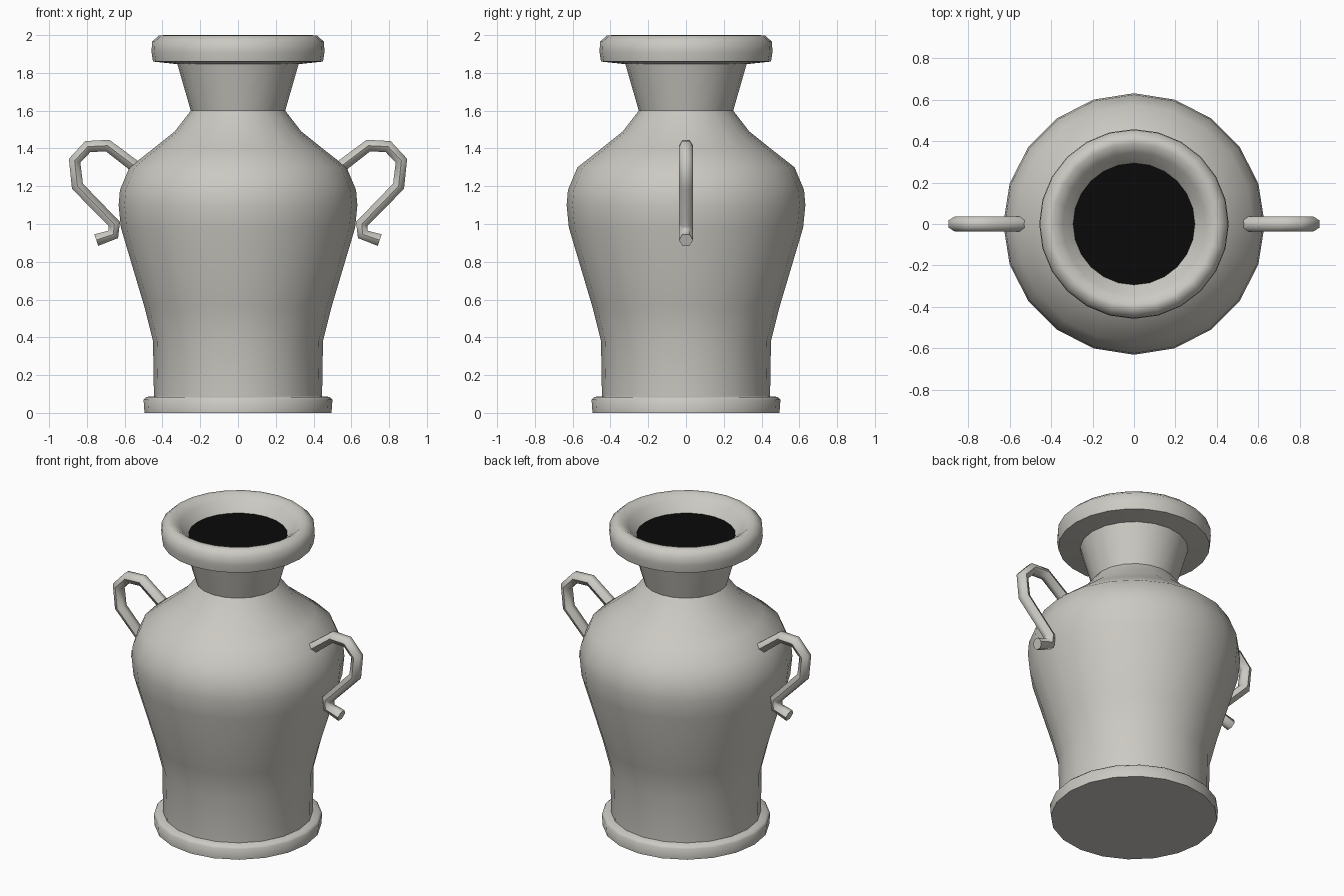
import bpy, bmesh, math

if "Cube" in bpy.data.objects:
    bpy.data.objects.remove(bpy.data.objects["Cube"])


def material(name, rgb):
    m = bpy.data.materials.new(name)
    m.diffuse_color = (*rgb, 1)
    m.use_nodes = True
    m.node_tree.nodes["Principled BSDF"].inputs["Base Color"].default_value = m.diffuse_color
    return m


CLAY = material("pale stone", (0.60, 0.585, 0.54))
DARK = material("dark inside", (0.003, 0.003, 0.003))


def smooth(obj, degrees):
    bpy.ops.object.select_all(action='DESELECT')
    obj.select_set(True)
    bpy.context.view_layer.objects.active = obj
    bpy.ops.object.shade_smooth_by_angle(angle=math.radians(degrees))


def lathe(name, profile, sides, mat, angle=50):
    """Turn an (r, z) profile around the z axis."""
    bm = bmesh.new()
    rings = []
    for r, z in profile:
        if r == 0:
            rings.append([bm.verts.new((0, 0, z))] * sides)
        else:
            rings.append([bm.verts.new((r * math.cos(2 * math.pi * i / sides),
                                        r * math.sin(2 * math.pi * i / sides), z))
                          for i in range(sides)])
    for a, b in zip(rings, rings[1:]):
        for i in range(sides):
            j = (i + 1) % sides
            bm.faces.new(list(dict.fromkeys((a[i], a[j], b[j], b[i]))))
    me = bpy.data.meshes.new(name)
    bm.to_mesh(me)
    bm.free()
    obj = bpy.data.objects.new(name, me)
    bpy.context.collection.objects.link(obj)
    me.materials.append(mat)
    smooth(obj, angle)
    return obj


# foot plate
lathe("foot", [(0, 0), (0.495, 0), (0.50, 0.07), (0.485, 0.085), (0.40, 0.09)], 20, CLAY)

# body and neck
lathe("body", [(0.445, 0.08), (0.45, 0.38), (0.495, 0.56), (0.62, 0.98), (0.632, 1.10),
               (0.625, 1.18), (0.575, 1.30), (0.46, 1.39), (0.335, 1.49),
               (0.25, 1.60), (0.325, 1.86)], 20, CLAY)

# rolled rim, sloping inwards to the mouth
lathe("rim", [(0.31, 1.845), (0.45, 1.86), (0.458, 1.91), (0.455, 1.965), (0.42, 1.997),
              (0.39, 2.0), (0.345, 1.965), (0.29, 1.90)], 24, CLAY, 60)

# dark mouth
lathe("mouth", [(0.295, 1.905), (0, 1.90)], 24, DARK)

# bent tube handles with a curled lower end
PATH = [(0.545, 1.305), (0.69, 1.415), (0.795, 1.41), (0.865, 1.335), (0.85, 1.20),
        (0.655, 1.0), (0.66, 0.945), (0.75, 0.915)]
for side, label in ((1, "right"), (-1, "left")):
    cu = bpy.data.curves.new("handle_path", 'CURVE')
    cu.dimensions = '3D'
    cu.bevel_depth = 0.037
    cu.bevel_resolution = 1
    cu.use_fill_caps = True
    sp = cu.splines.new('POLY')
    sp.points.add(len(PATH) - 1)
    for p, (x, z) in zip(sp.points, PATH):
        p.co = (side * x, 0, z, 1)
    tmp = bpy.data.objects.new("tmp", cu)
    bpy.context.collection.objects.link(tmp)
    bpy.context.view_layer.update()
    me = bpy.data.meshes.new_from_object(tmp)
    bpy.data.objects.remove(tmp)
    me.materials.clear()
    me.materials.append(CLAY)
    handle = bpy.data.objects.new(label + "_handle", me)
    bpy.context.collection.objects.link(handle)
    smooth(handle, 60)
